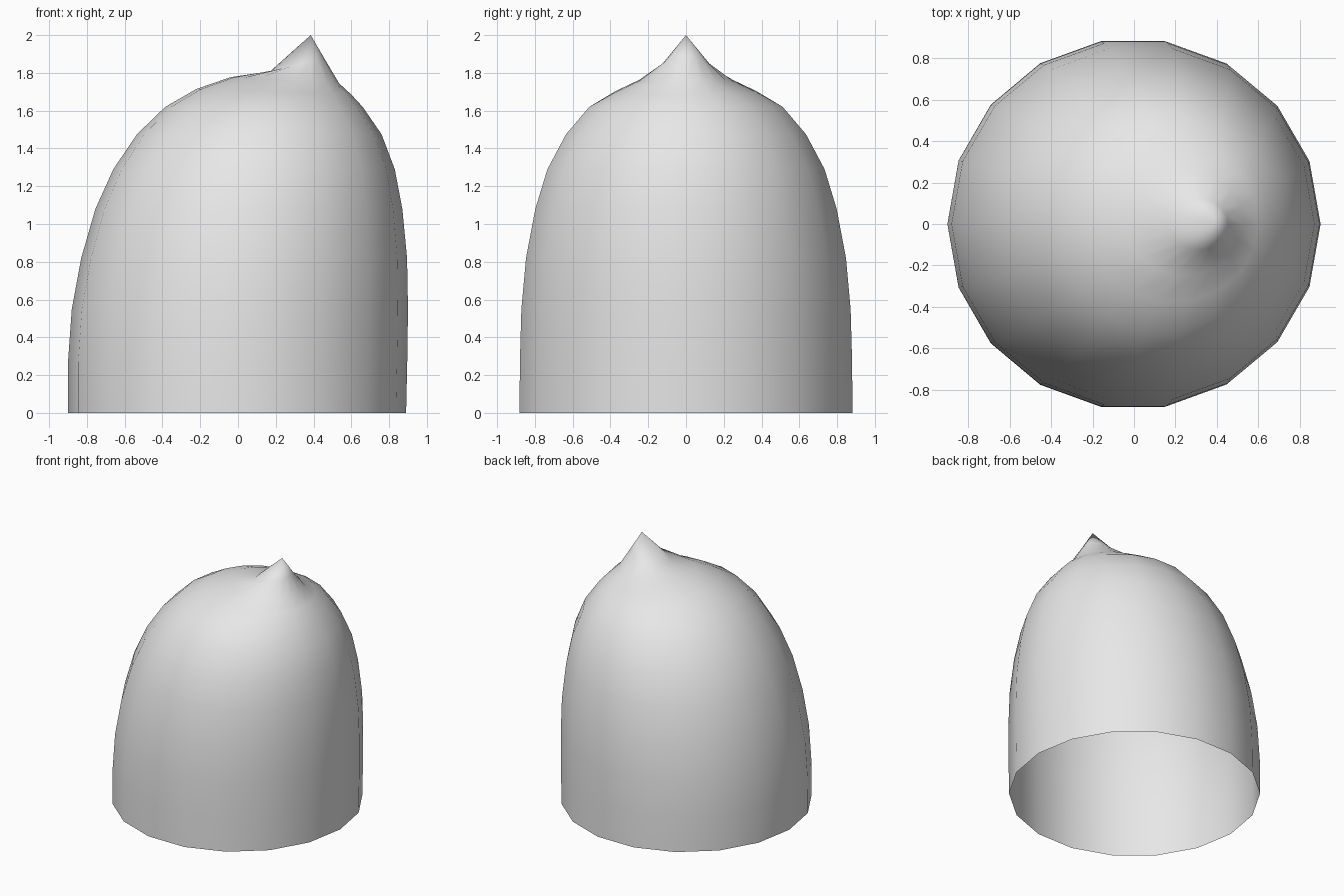
import bpy, math

if "Cube" in bpy.data.objects:
    bpy.data.objects.remove(bpy.data.objects["Cube"])

SIDES = 18
# Each ring: left x, left z, right x, right z, half depth
RINGS = [
    (-0.90, 0.00, 0.89, 0.00, 0.895),
    (-0.90, 0.27, 0.896, 0.27, 0.893),
    (-0.88, 0.55, 0.90, 0.55, 0.885),
    (-0.83, 0.82, 0.895, 0.82, 0.86),
    (-0.755, 1.08, 0.87, 1.08, 0.81),
    (-0.66, 1.29, 0.83, 1.29, 0.745),
    (-0.535, 1.475, 0.76, 1.475, 0.645),
    (-0.385, 1.62, 0.66, 1.62, 0.52),
    (-0.22, 1.715, 0.60, 1.685, 0.38),
    (-0.04, 1.777, 0.535, 1.745, 0.25),
    (0.17, 1.808, 0.455, 1.88, 0.125),
]
APEX = (0.385, 0.0, 2.0)

# Leaning dome shell, open underneath, pulled to a point
verts, faces = [], []
for xl, zl, xr, zr, depth in RINGS:
    for i in range(SIDES):
        a = 2 * math.pi * i / SIDES
        t = (1 + math.cos(a)) / 2
        verts.append((xl + (xr - xl) * t, depth * math.sin(a), zl + (zr - zl) * t))
verts.append(APEX)
tip = len(verts) - 1
for r in range(len(RINGS) - 1):
    for i in range(SIDES):
        j = (i + 1) % SIDES
        a, b = r * SIDES, (r + 1) * SIDES
        faces.append((a + i, a + j, b + j, b + i))

# Tip fan
last = (len(RINGS) - 1) * SIDES
for i in range(SIDES):
    faces.append((last + i, last + (i + 1) % SIDES, tip))

mesh = bpy.data.meshes.new("dome_shell")
mesh.from_pydata(verts, [], faces)
mesh.polygons.foreach_set("use_smooth", [True] * len(mesh.polygons))
grey = bpy.data.materials.new("light grey")
grey.diffuse_color = (0.8, 0.8, 0.8, 1)
grey.use_nodes = True
grey.node_tree.nodes["Principled BSDF"].inputs["Base Color"].default_value = grey.diffuse_color
mesh.materials.append(grey)
mesh.update()
shell = bpy.data.objects.new("dome_shell", mesh)
bpy.context.collection.objects.link(shell)
